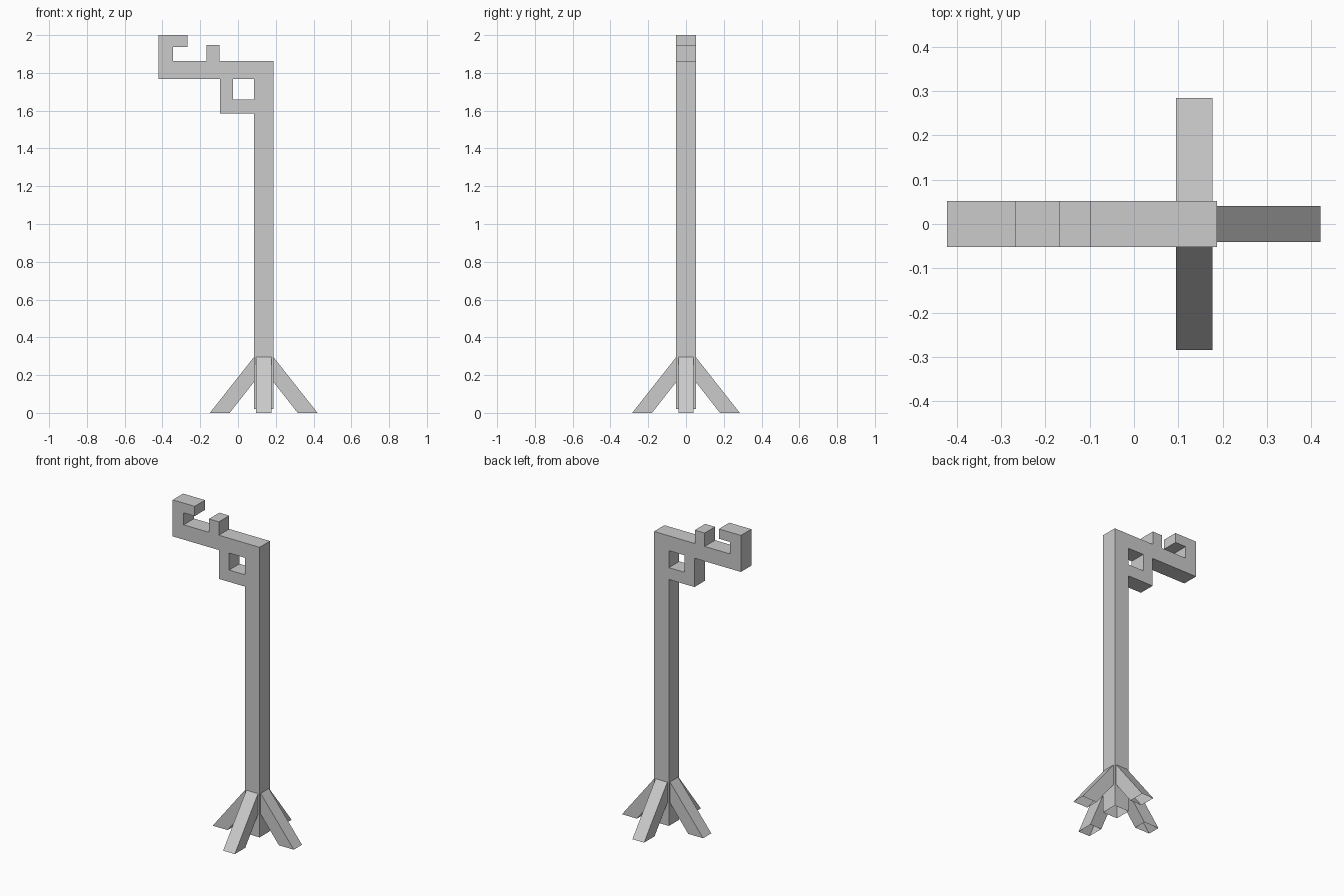
import bpy, bmesh
from mathutils import Matrix, Vector

cube = bpy.data.objects.get("Cube")
if cube:
    bpy.data.objects.remove(cube, do_unlink=True)

grey = bpy.data.materials.new("plain grey")
grey.use_nodes = True
colour = (0.6, 0.6, 0.6, 1)
grey.diffuse_color = colour
grey.node_tree.nodes["Principled BSDF"].inputs["Base Color"].default_value = colour

POST_X, HALF = 0.136, 0.052


def extrude_profile(name, loops, half_depth, open_z):
    """Extrude x-z outlines along y, leaving the bottom end at open_z uncapped."""
    bm = bmesh.new()
    for loop in loops:
        verts = [bm.verts.new((x, -half_depth, z)) for x, z in loop]
        for a, b in zip(verts, verts[1:] + verts[:1]):
            bm.edges.new((a, b))
    bmesh.ops.triangle_fill(bm, edges=bm.edges[:], use_beauty=True)
    ext = bmesh.ops.extrude_face_region(bm, geom=bm.faces[:], use_keep_orig=True)
    moved = [g for g in ext["geom"] if isinstance(g, bmesh.types.BMVert)]
    bmesh.ops.translate(bm, verts=moved, vec=Vector((0, 2 * half_depth, 0)))
    bmesh.ops.recalc_face_normals(bm, faces=bm.faces[:])
    ends = [f for f in bm.faces if all(abs(v.co.z - open_z) < 1e-4 for v in f.verts)]
    bmesh.ops.delete(bm, geom=ends, context="FACES")
    mesh = bpy.data.meshes.new(name)
    bm.to_mesh(mesh)
    bm.free()
    mesh.materials.append(grey)
    obj = bpy.data.objects.new(name, mesh)
    bpy.context.collection.objects.link(obj)
    return obj


# Post, arm, hook, peg and square bracket share one outline
left, right = POST_X - HALF, POST_X + HALF
outline = [(left, 0.02), (right, 0.02), (right, 1.862),
           (-0.098, 1.862), (-0.098, 1.947), (-0.168, 1.947), (-0.168, 1.862),
           (-0.345, 1.862), (-0.345, 1.938), (-0.268, 1.938), (-0.268, 2.0),
           (-0.422, 2.0), (-0.422, 1.768), (-0.096, 1.768), (-0.096, 1.585),
           (left, 1.585)]
hole = [(-0.026, 1.66), (left, 1.66), (left, 1.768), (-0.026, 1.768)]
extrude_profile("post_and_arm", [outline, hole], HALF, 0.02)

# Four splayed legs, one on each side of the post
leg = [(HALF, 0.295), (HALF, 0.163), (0.18, 0), (0.285, 0)]
for i, side in enumerate(("left", "back", "right", "front")):
    obj = extrude_profile("leg_" + side, [leg], 0.041, 0)
    obj.data.transform(Matrix.Translation((POST_X, 0, 0))
                       @ Matrix.Rotation(i * 1.5707963, 4, "Z"))
